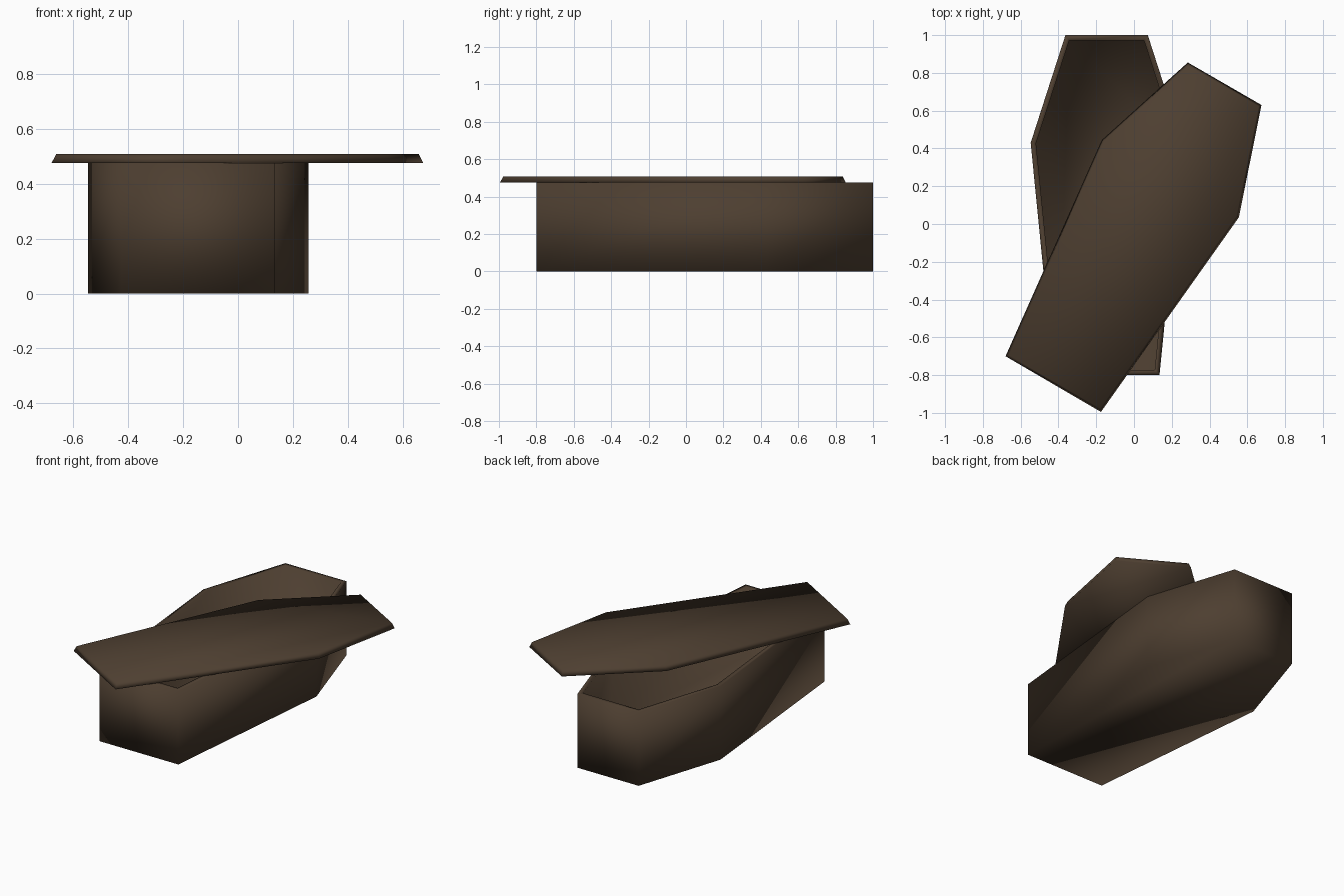
import bpy, bmesh

if "Cube" in bpy.data.objects:
    bpy.data.objects.remove(bpy.data.objects["Cube"])

# One dark wood colour for everything
wood = bpy.data.materials.new("dark wood")
wood.diffuse_color = (0.075, 0.049, 0.030, 1)
wood.use_nodes = True
wood.node_tree.nodes["Principled BSDF"].inputs["Base Color"].default_value = wood.diffuse_color


def inset(outline, d):
    """Move every edge of a counter-clockwise convex outline inward by d."""
    result, n = [], len(outline)
    for i in range(n):
        (ax, ay), (bx, by), (cx, cy) = outline[i - 1], outline[i], outline[(i + 1) % n]
        l1 = ((bx - ax) ** 2 + (by - ay) ** 2) ** 0.5
        l2 = ((cx - bx) ** 2 + (cy - by) ** 2) ** 0.5
        n1 = (-(by - ay) / l1, (bx - ax) / l1)
        n2 = (-(cy - by) / l2, (cx - bx) / l2)
        k = d / (1 + n1[0] * n2[0] + n1[1] * n2[1])
        result.append((bx + k * (n1[0] + n2[0]), by + k * (n1[1] + n2[1])))
    return result


def stacked(name, rings):
    """Join (outline, z) rings in order, cap both ends, shade smooth."""
    bm = bmesh.new()
    loops = [[bm.verts.new((x, y, z)) for x, y in outline] for outline, z in rings]
    for a, b in zip(loops, loops[1:]):
        for i in range(len(a)):
            j = (i + 1) % len(a)
            bm.faces.new((a[i], a[j], b[j], b[i]))
    bm.faces.new(loops[0][::-1])
    bm.faces.new(loops[-1])
    for f in bm.faces:
        f.smooth = True
    mesh = bpy.data.meshes.new(name)
    bm.to_mesh(mesh)
    bm.free()
    mesh.materials.append(wood)
    obj = bpy.data.objects.new(name, mesh)
    bpy.context.collection.objects.link(obj)
    return obj


# Hollow six-sided box: outer wall, rim, inner wall, floor
half = [(0.28, -0.8), (0.402, 0.43), (0.218, 1.0)]
box = [(x - 0.145, y) for x, y in half] + [(-x - 0.145, y) for x, y in half[::-1]]
hollow = inset(box, 0.028)
stacked("coffin_box", [(box, 0), (box, 0.475), (hollow, 0.475), (hollow, 0.03)])

# Lid laid askew across the box, with a chamfered edge
lid = [(-0.68, -0.70), (-0.175, -0.995), (0.555, 0.035),
       (0.675, 0.63), (0.285, 0.855), (-0.17, 0.445)]
stacked("coffin_lid", [(lid, 0.475), (inset(lid, 0.014), 0.508)])
